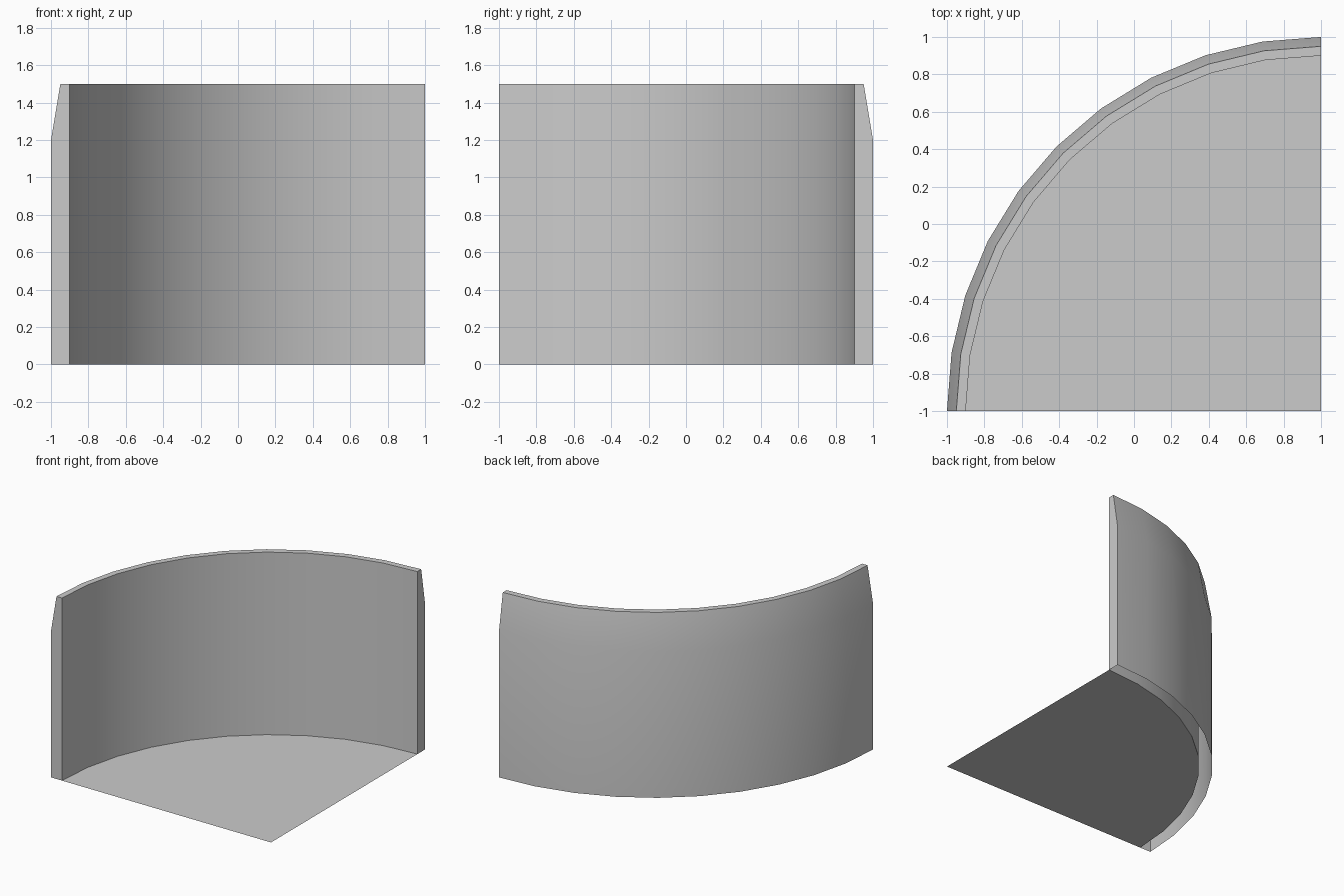
import bpy, bmesh, math

if "Cube" in bpy.data.objects:
    bpy.data.objects.remove(bpy.data.objects["Cube"])

SEGMENTS = 10
CENTRE = (1.0, -1.0)
# wall cross-section (radius, height): outer face, tapered lip, rim, inner face; underside open
PROFILE = [(2.0, 0), (2.0, 1.2), (1.95, 1.5), (1.9, 1.5), (1.9, 0)]

bm = bmesh.new()


def ring_point(radius, z, step):
    a = math.radians(90 + 90 * step / SEGMENTS)
    return bm.verts.new((CENTRE[0] + radius * math.cos(a),
                         CENTRE[1] + radius * math.sin(a), z))


# quarter-circle wall
rows = [[ring_point(r, z, i) for r, z in PROFILE] for i in range(SEGMENTS + 1)]
for a, b in zip(rows, rows[1:]):
    for j in range(len(PROFILE) - 1):
        bm.faces.new((a[j], b[j], b[j + 1], a[j + 1]))

# end caps of the wall
bm.faces.new(rows[0])
bm.faces.new(rows[-1][::-1])

# pie-shaped floor
corner = bm.verts.new((CENTRE[0], CENTRE[1], 0))
bm.faces.new([corner] + [row[-1] for row in rows])

mesh = bpy.data.meshes.new("quarter_round_wall")
bm.to_mesh(mesh)
bm.free()
wall = bpy.data.objects.new("quarter_round_wall", mesh)
bpy.context.collection.objects.link(wall)

# smooth curve, sharp rims
bpy.context.view_layer.objects.active = wall
wall.select_set(True)
bpy.ops.object.shade_smooth_by_angle(angle=math.radians(30))
